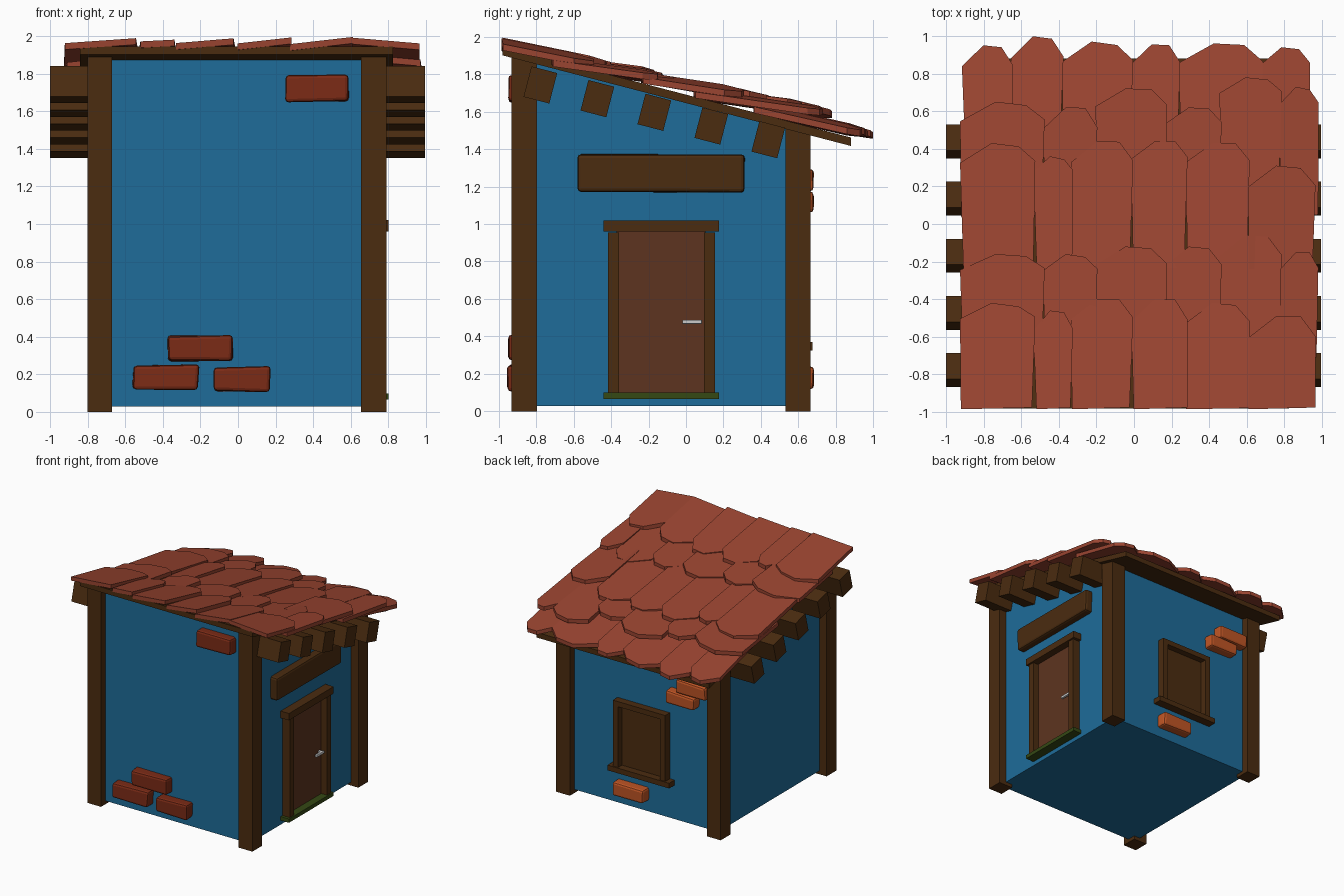
import bpy, bmesh, random
from mathutils import Vector, Matrix
from math import atan

if "Cube" in bpy.data.objects:
    bpy.data.objects.remove(bpy.data.objects["Cube"])

random.seed(4)
SLOPE = 0.26


def mat(name, r, g, b):
    m = bpy.data.materials.new(name)
    m.diffuse_color = (r, g, b, 1)
    m.use_nodes = True
    m.node_tree.nodes["Principled BSDF"].inputs["Base Color"].default_value = m.diffuse_color
    return m


BLUE = mat("blue_plaster", 0.013, 0.15, 0.32)
WOOD = mat("dark_wood", 0.07, 0.025, 0.005)
DOOR = mat("door_wood", 0.11, 0.034, 0.014)
TILE = mat("roof_red", 0.32, 0.058, 0.03)
RED = mat("brick_red", 0.20, 0.024, 0.008)
ORANGE = mat("brick_orange", 0.52, 0.09, 0.018)
GREEN = mat("green_sill", 0.035, 0.065, 0.007)


def roof_z(y):
    """Height of the top of the roof deck."""
    return 1.945 - SLOPE * (y + 0.98)


def finish(name, bm, m):
    bmesh.ops.recalc_face_normals(bm, faces=bm.faces)
    me = bpy.data.meshes.new(name)
    bm.to_mesh(me)
    bm.free()
    ob = bpy.data.objects.new(name, me)
    bpy.context.collection.objects.link(ob)
    if m:
        me.materials.append(m)
    return ob


def box(name, x, y, z, m, bevel=0, jitter=0, top=None, bottom=None):
    """Box from ranges; top / bottom may be functions of y."""
    bm = bmesh.new()
    bmesh.ops.create_cube(bm, size=1)
    for v in bm.verts:
        hi = v.co.z > 0
        v.co.x = x[v.co.x > 0]
        v.co.y = y[v.co.y > 0]
        f = top if hi else bottom
        v.co.z = f(v.co.y) if f else z[hi]
        v.co += Vector([random.uniform(-jitter, jitter) for _ in range(3)])
    if bevel:
        bmesh.ops.bevel(bm, geom=bm.edges[:], offset=bevel, segments=2,
                        profile=0.5, affect='EDGES')
    return finish(name, bm, m)


# walls with a sloping top
under = lambda y: roof_z(y) - 0.04
box("walls", (-0.73, 0.72), (-0.87, 0.60), (0.03, 0), BLUE, top=under)

# corner posts
for sx, xr in (("left", (-0.80, -0.67)), ("right", (0.655, 0.79))):
    for sy, yr in (("front", (-0.93, -0.795)), ("back", (0.53, 0.665))):
        box(f"post_{sy}_{sx}", xr, yr, (0, 0), WOOD, top=under)

# roof deck
box("roof_deck", (-0.84, 0.825), (-0.98, 0.88), (0, 0), WOOD, top=roof_z,
    bottom=lambda y: roof_z(y) - 0.045)

# rafters running across, tilted with the roof
for i in range(5):
    bm = bmesh.new()
    bmesh.ops.create_cube(bm, size=1)
    M = (Matrix.Translation((-0.003, -0.777 + 0.304 * i, 1.742 - 0.073 * i))
         @ Matrix.Rotation(-atan(SLOPE), 4, 'X')
         @ Matrix.Diagonal((1.995, 0.142, 0.168, 1)))
    bm.transform(M)
    finish(f"rafter_{i + 1}", bm, WOOD)


def tile(name, x0, x1, y0, y1, l0, l1, roll):
    """Shingle with clipped lower corners; l0, l1 lift its top above the deck."""
    w, r = x1 - x0, random.uniform
    c = 0.09 + r(-0.02, 0.02)
    pts = [(x0 + r(0, .02), y0), (x1 - r(0, .02), y0 + r(0, .01)),
           (x1, y1 - c), (x1 - 0.22 * w, y1 - r(0, .02)),
           (x0 + 0.42 * w, y1), (x0, y1 - c - 0.01)]
    bm = bmesh.new()
    rings = []
    for t in (0, 0.034):
        ring = []
        for x, y in pts:
            k = (y - y0) / (y1 - y0)
            lift = l0 + (l1 - l0) * k + roll * (x - (x0 + x1) / 2)
            ring.append(bm.verts.new((x, y, roof_z(y) + lift - t)))
        rings.append(ring)
    bm.faces.new(rings[0])
    bm.faces.new(rings[1][::-1])
    n = len(pts)
    for i in range(n):
        j = (i + 1) % n
        bm.faces.new((rings[0][i], rings[1][i], rings[1][j], rings[0][j]))
    finish(name, bm, TILE)


# shingle rows: upper end, lifts, joints in x, lower tip of each shingle
XA = (-0.92, -0.53, -0.33, -0.01, 0.28, 0.61, 0.96)
XB = (-0.92, -0.48, -0.20, 0.17, 0.46, 0.78, 0.975)
rows = [
    (-0.985, 0.030, 0.060, XA, (-.42, -.46, -.40, -.40, -.42, -.49)),
    (-0.72, 0.005, 0.075, XB, (-.16, -.16, -.12, -.12, -.06, -.15)),
    (-0.24, 0.045, 0.105, XA, (.43, .36, .44, .44, .43, .31)),
    (0.04, 0.035, 0.115, XB, (.65, .62, .72, .62, .78, .73)),
    (0.36, 0.040, 0.060, (-.91, -.65, -.38, -.01, .24, .68, .93),
     (.95, .998, .97, .955, .96, .94)),
]
for r, (y0, l0, l1, xs, tips) in enumerate(rows):
    for i, tip in enumerate(tips):
        roll = random.uniform(0.03, 0.12)
        if i == 5:
            roll = -0.08
        tile(f"shingle_{r + 1}_{i + 1}", xs[i] - 0.005, xs[i + 1] + 0.005,
             y0, tip, l0, l1, roll)

# loose bricks, front and back
front = [(-.56, -.21, .12, .25), (-.37, -.03, .27, .405),
         (-.13, .17, .11, .24), (.25, .59, 1.65, 1.79)]
back = [(-.06, .24, .12, .235), (-.55, -.27, 1.06, 1.17),
        (-.66, -.37, 1.18, 1.29)]
for i, (a, b, c, d) in enumerate(front):
    box(f"front_brick_{i + 1}", (a, b), (-.95, -.84), (c, d), RED, .018, .006)
for i, (a, b, c, d) in enumerate(back):
    box(f"back_brick_{i + 1}", (a, b), (.57, .68), (c, d), ORANGE, .018, .006)

# door on the right side
box("door_panel", (0.70, 0.735), (-0.37, 0.105), (0.09, 0.97), DOOR)
box("door_jamb_front", (0.70, 0.79), (-0.415, -0.357), (0.10, 0.955), WOOD)
box("door_jamb_back", (0.70, 0.79), (0.097, 0.155), (0.10, 0.955), WOOD)
box("door_lintel", (0.70, 0.80), (-0.44, 0.175), (0.96, 1.02), WOOD)
box("door_sill", (0.70, 0.80), (-0.44, 0.175), (0.067, 0.10), GREEN)
box("door_handle_stem", (0.73, 0.77), (0.05, 0.075), (0.468, 0.488), None)
box("door_handle", (0.755, 0.775), (-0.02, 0.085), (0.467, 0.489), None, 0.004)

# blank board above the door
box("board_over_door", (0.69, 0.785), (-0.58, 0.315), (1.17, 1.37), WOOD, .018, .004)

# window on the back
box("window_panel", (-0.24, 0.22), (0.58, 0.61), (0.36, 0.93), WOOD)
box("window_jamb_left", (-0.265, -0.215), (0.58, 0.665), (0.36, 0.91), WOOD)
box("window_jamb_right", (0.19, 0.24), (0.58, 0.665), (0.36, 0.91), WOOD)
box("window_lintel", (-0.265, 0.24), (0.58, 0.665), (0.90, 0.945), WOOD)
box("window_sill", (-0.31, 0.285), (0.58, 0.675), (0.325, 0.37), WOOD)
